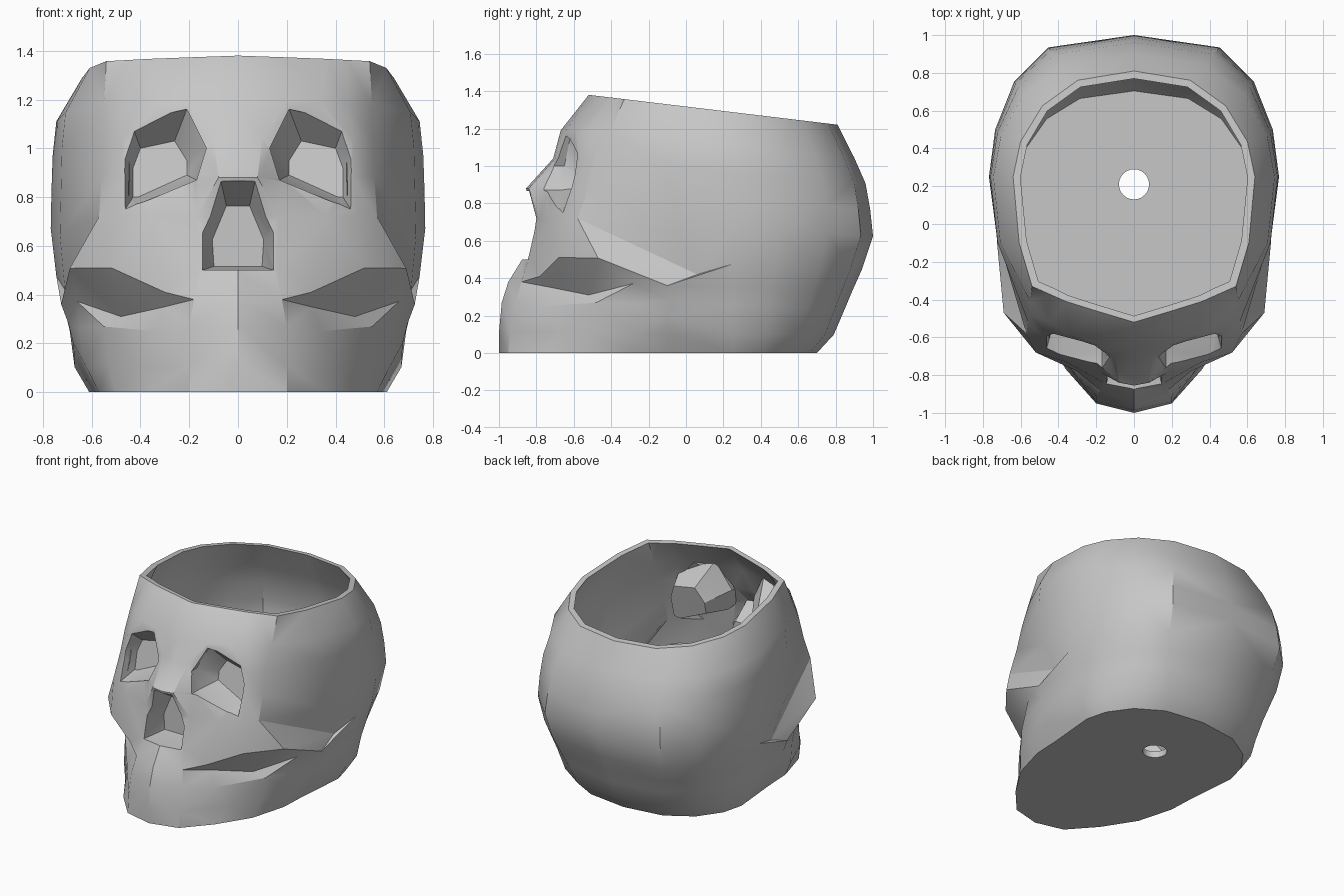
import bpy
import bmesh
from math import sin, cos, pi, radians, hypot

cube = bpy.data.objects.get("Cube")
if cube:
    bpy.data.objects.remove(cube, do_unlink=True)

RIM_Z = 1.38          # rim height above the brow
TILT = 0.087          # how far the levels sink toward the back
RIM_FRONT = -0.52
DRAIN_Y, DRAIN_R = 0.21, 0.08
WALL = 0.045


def tilted(z, y):
    """Height of a level at depth y: level over the face, sinking to the back."""
    return z * (1 - TILT * max(0, y - RIM_FRONT))


def loft(name, rings):
    """Closed triangulated solid through rings that have equal point counts."""
    bm = bmesh.new()
    loops = [[bm.verts.new(p) for p in ring] for ring in rings]
    for low, high in zip(loops, loops[1:]):
        for i in range(len(low)):
            j = (i + 1) % len(low)
            bm.faces.new((low[i], low[j], high[j], high[i]))
    bm.faces.new(loops[0])
    bm.faces.new(loops[-1])
    bmesh.ops.recalc_face_normals(bm, faces=bm.faces[:])
    bmesh.ops.triangulate(bm, faces=bm.faces[:])
    mesh = bpy.data.meshes.new(name)
    bm.to_mesh(mesh)
    bm.free()
    obj = bpy.data.objects.new(name, mesh)
    bpy.context.collection.objects.link(obj)
    return obj


def apply_modifier(obj, kind, **settings):
    mod = obj.modifiers.new(kind.title(), kind)
    for key, value in settings.items():
        setattr(mod, key, value)
    bpy.context.view_layer.objects.active = obj
    bpy.ops.object.modifier_apply(modifier=mod.name)


def carve(obj, cutter):
    cutter.hide_render = True
    apply_modifier(obj, 'BOOLEAN', operation='DIFFERENCE', solver='EXACT', object=cutter)
    bpy.data.objects.remove(cutter, do_unlink=True)


# Each level: height, half width, back depth, centre front depth, then face points;
# a third coordinate lifts or drops a point off its level (cheekbone and arch)
LEVELS = [
    (0, .61, .70, -1, (.2, -.95), (.36, -.77), (.5, -.55), (.57, -.3)),
    (.11, .67, .79, -1, (.2, -.94), (.4, -.68), (.53, -.52), (.625, -.28)),
    (.27, .69, .85, -.985, (.2, -.91), (.34, -.76, .25), (.55, -.48), (.65, -.26), (.675, -.1, .2)),
    (.38, .715, .89, -.95, (.18, -.88), (.3, -.72, .35), (.48, -.52, .31), (.66, -.28),
     (.695, -.1, .28)),
    (.51, .745, .94, -.87, (.16, -.84), (.3, -.78, .41), (.52, -.68), (.69, -.47), (.725, -.1, .36)),
    (.72, .768, 1, -.82, (.17, -.79), (.36, -.73), (.49, -.65), (.57, -.58), (.71, .06, .42)),
    (.88, .765, .985, -.855, (.08, -.84), (.2, -.73), (.47, -.61), (.56, -.52), (.73, -.04, .64)),
    (1.04, .76, .96, -.71, (.1, -.7), (.22, -.66), (.47, -.57), (.55, -.48)),
    (1.19, .745, .9, -.67, (.2, -.64), (.34, -.59), (.45, -.52), (.55, -.41)),
    (RIM_Z, .64, .81, RIM_FRONT, (.2, -.46), (.36, -.41), (.45, -.37), (.54, -.33)),
]


def skull_ring(z, width, back, front, *face):
    middle = 0.25
    half = [(0, front), *face]
    if len(face) == 4:
        half.append((.95 * width, -.1))
    # Back of the head, squarer around the middle heights
    roundness = .8 - .25 * sin(pi * z / RIM_Z)
    for step in range(4):
        a = step * pi / 8
        half.append((width * cos(a) ** roundness, middle + (back - middle) * sin(a) ** 1.15))
    half.append((0, back))
    half = [p if len(p) == 3 else (*p, tilted(z, p[1])) for p in half]
    return half + [(-x, y, h) for x, y, h in half[-2:0:-1]]


skull = loft("skull_planter", [skull_ring(*level) for level in LEVELS])

# Eye sockets: straight at the opening, sloping in from the brow and nose
SOCKET = [(.13, 1), (.17, .87), (.41, .77), (.475, .73), (.49, .98), (.44, 1.11), (.21, 1.16)]
SOCKET_BACK = [(.21, .95), (.21, .89), (.41, .8), (.43, .8), (.43, .92), (.4, 1), (.26, 1.03)]
for side in (-1, 1):
    carve(skull, loft("socket_cutter", [
        [(side * x, depth + lean * (z - .9), z) for x, z in outline]
        for outline, depth, lean in ((SOCKET, -1.1, 0), (SOCKET, -.67, .2), (SOCKET_BACK, -.52, .2))]))

# Nose opening
NOSE = [(.07, .865), (.155, .66), (.145, .5)]
nose_outline = NOSE + [(-x, z) for x, z in reversed(NOSE)]
carve(skull, loft("nose_cutter", [
    [(x * scale, depth, .55 + (z - .55) * scale) for x, z in nose_outline]
    for depth, scale in ((-1.1, 1), (-.84, 1), (-.68, .68))]))

# Drain shaft through the base and the cap
sides = 24
carve(skull, loft("drain_cutter", [
    [(DRAIN_R * cos(2 * pi * i / sides), DRAIN_Y + DRAIN_R * sin(2 * pi * i / sides), z)
     for i in range(sides)] for z in (-.2, 2)]))

# Open the top and the drain by removing the cap and the shaft wall
bm = bmesh.new()
bm.from_mesh(skull.data)
bmesh.ops.remove_doubles(bm, verts=bm.verts[:], dist=0.0005)


def on_cap(v):
    return abs(v.co.z - tilted(RIM_Z, v.co.y)) < 0.003


def on_shaft(v):
    return hypot(v.co.x, v.co.y - DRAIN_Y) < DRAIN_R + 0.003


unwanted = [f for f in bm.faces if all(map(on_cap, f.verts)) or all(map(on_shaft, f.verts))]
bmesh.ops.delete(bm, geom=unwanted, context='FACES')
bm.to_mesh(skull.data)
bm.free()

# Hollow shell, then level the inner edge of the rim and widen the inner floor
apply_modifier(skull, 'SOLIDIFY', thickness=WALL, offset=-1)
for v in skull.data.vertices:
    top = tilted(RIM_Z, v.co.y)
    if v.co.z > top - WALL:
        v.co.z = top
    elif .005 < v.co.z < .06:
        v.co.z = WALL
        if v.co.y > -.35 and not on_shaft(v):
            v.co.x *= 1.035
            v.co.y *= 1.035

# Single grey material
grey = bpy.data.materials.new("stone_grey")
grey.use_nodes = True
colour = (.57, .57, .57, 1)
grey.diffuse_color = colour
grey.node_tree.nodes["Principled BSDF"].inputs["Base Color"].default_value = colour
skull.data.materials.clear()
skull.data.materials.append(grey)
for poly in skull.data.polygons:
    poly.material_index = 0

# Soft facets with crisp creases
bpy.ops.object.select_all(action='DESELECT')
skull.select_set(True)
bpy.context.view_layer.objects.active = skull
bpy.ops.object.shade_smooth_by_angle(angle=radians(30))
